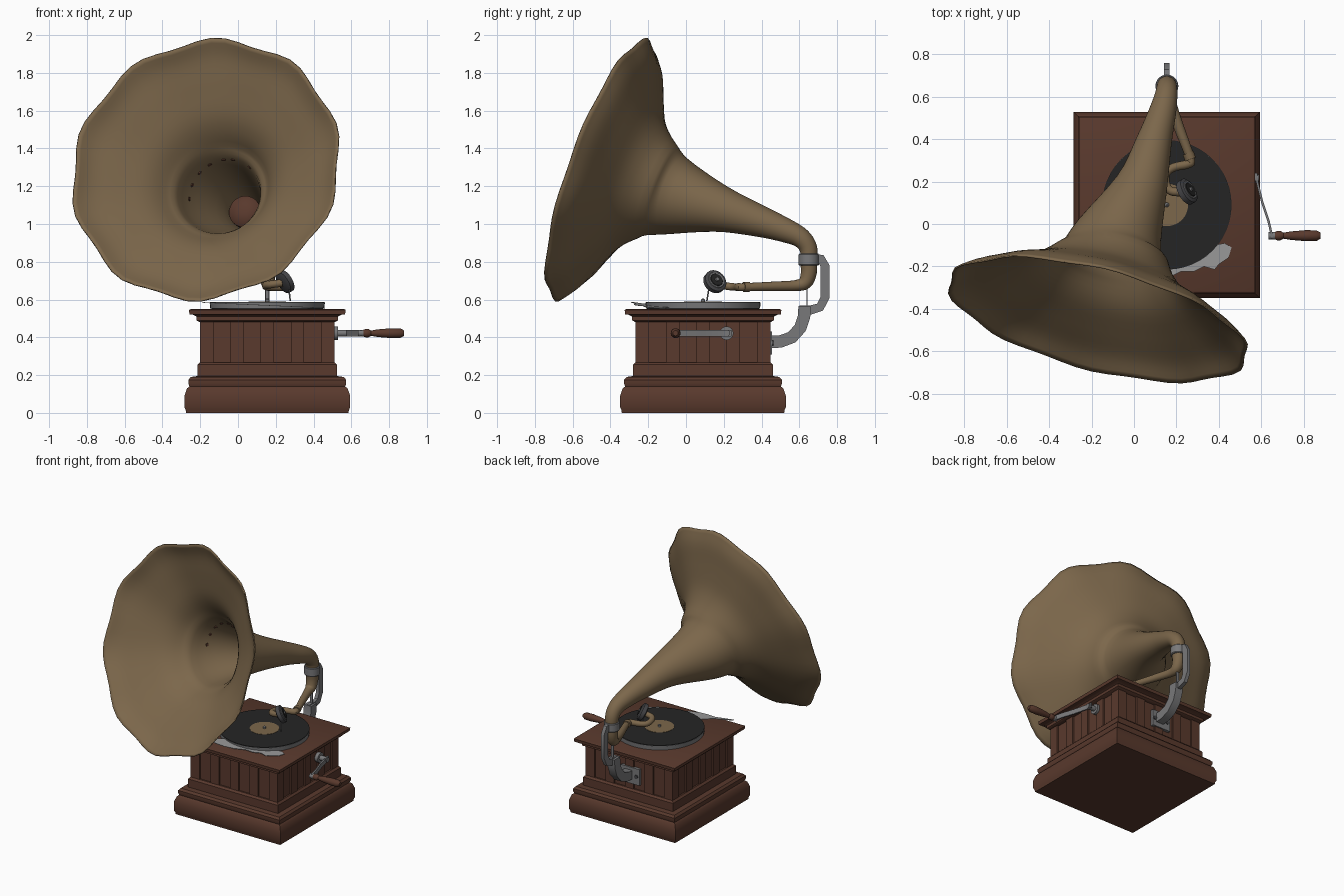
import bpy, bmesh, math
from mathutils import Vector

cube = bpy.data.objects.get("Cube")
if cube:
    bpy.data.objects.remove(cube, do_unlink=True)


def material(name, rgb):
    m = bpy.data.materials.new(name)
    m.use_nodes = True
    m.diffuse_color = (*rgb, 1)
    bsdf = m.node_tree.nodes["Principled BSDF"]
    bsdf.inputs["Base Color"].default_value = (*rgb, 1)
    bsdf.inputs["Roughness"].default_value = 0.6
    return m


BRASS = material("aged brass", (0.2, 0.135, 0.07))
WOOD = material("dark wood", (0.1, 0.041, 0.026))
METAL = material("grey metal", (0.19, 0.19, 0.195))
WORN = material("worn felt", (0.32, 0.32, 0.32))
DARK = material("dark metal", (0.06, 0.06, 0.065))
BLACK = material("black vinyl", (0.018, 0.018, 0.018))

CX, CY = 0.155, 0.09   # centre of the cabinet


def finish(name, bm, mat, smooth=True):
    bmesh.ops.recalc_face_normals(bm, faces=bm.faces)
    me = bpy.data.meshes.new(name)
    bm.to_mesh(me)
    bm.free()
    me.materials.append(mat)
    ob = bpy.data.objects.new(name, me)
    bpy.context.collection.objects.link(ob)
    if smooth:
        bpy.ops.object.select_all(action="DESELECT")
        ob.select_set(True)
        bpy.context.view_layer.objects.active = ob
        bpy.ops.object.shade_smooth_by_angle(angle=math.radians(35))
    return ob


def skin(bm, rings, caps=True):
    """Join rings of points with quads."""
    rows = [[bm.verts.new(p) for p in ring] for ring in rings]
    n = len(rows[0])
    for a, b in zip(rows, rows[1:]):
        for i in range(n):
            j = (i + 1) % n
            bm.faces.new((a[i], a[j], b[j], b[i]))
    if caps:
        bm.faces.new(rows[0])
        bm.faces.new(rows[-1])


def lathe(name, profile, mat, loc, axis=(0, 0, 1), n=32, turn=0):
    """Spin (radius, height) points round an axis."""
    q = Vector(axis).to_track_quat("Z", "Y")
    angles = [turn + math.tau * i / n for i in range(n)]
    bm = bmesh.new()
    skin(bm, [[Vector(loc) + q @ Vector((r * math.cos(a), r * math.sin(a), h))
               for a in angles] for r, h in profile])
    return finish(name, bm, mat)


def rod(name, a, b, r, mat, n=12):
    d = Vector(b) - Vector(a)
    return lathe(name, [(r, 0), (r, d.length)], mat, a, d, n)


def box(name, lo, hi, mat):
    bm = bmesh.new()
    bmesh.ops.create_cube(bm, size=1)
    for v in bm.verts:
        v.co = [(l + h) / 2 + c * (h - l) for l, h, c in zip(lo, hi, v.co)]
    return finish(name, bm, mat, False)


def spline(points, steps):
    """Catmull-Rom through (x, y, z, radius) points."""
    p = [Vector(v) for v in points]
    p = [2 * p[0] - p[1]] + p + [2 * p[-1] - p[-2]]
    out = []
    for a, b, c, d in zip(p, p[1:], p[2:], p[3:]):
        for k in range(steps):
            t = k / steps
            out.append(0.5 * (2 * b + (c - a) * t + (2 * a - 5 * b + 4 * c - d) * t * t
                              + (3 * b - a - 3 * c + d) * t ** 3))
    return out + [p[-2]]


def frames(path):
    """Centre, two cross directions and radius along a path."""
    u, out = Vector((1, 0, 0)), []
    for i, p in enumerate(path):
        t = (path[min(i + 1, len(path) - 1)] - path[max(i - 1, 0)]).to_3d().normalized()
        u = (u - t * t.dot(u)).normalized()
        out.append((p.to_3d(), u.copy(), t.cross(u), p[3]))
    return out


def ring(frame, n, lobe=0.0):
    c, u, v, r = frame
    pts = []
    for i in range(n):
        a = math.tau * i / n
        s = r * (1 + lobe * math.cos(10 * (a - math.radians(10))))
        pts.append(c + u * s * math.cos(a) + v * s * math.sin(a))
    return pts


def strip(name, path, width, axis, lo, hi, mat):
    """Flat bar following a 2D path, extruded along x or z."""
    p = [Vector(v) for v in path]
    left, right = [], []
    for i, c in enumerate(p):
        t = (p[min(i + 1, len(p) - 1)] - p[max(i - 1, 0)]).normalized()
        side = Vector((-t.y, t.x)) * width / 2
        left.append(c + side)
        right.append(c - side)
    place = (lambda q, h: (h, *q)) if axis == "x" else (lambda q, h: (*q, h))
    bm = bmesh.new()
    skin(bm, [[place(l, lo), place(r, lo), place(r, hi), place(l, hi)]
              for l, r in zip(left, right)])
    return finish(name, bm, mat)


# Cabinet: moulded base, recessed core and lid
base = [(.43, 0), (.432, .015), (.439, .03), (.439, .09), (.425, .13), (.412, .14),
        (.418, .155), (.418, .175), (.405, .19), (.37, .195), (.37, .255), (.357, .268)]
lid = [(.357, .48), (.375, .49), (.375, .51), (.395, .52), (.412, .522), (.415, .545), (.405, .55)]
for name, prof in (("cabinet_base", base), ("cabinet_core", [(.345, .26), (.345, .485)]),
                   ("cabinet_lid", lid)):
    lathe(name, [(r * math.sqrt(2), z) for r, z in prof], WOOD, (CX, CY, 0), n=4, turn=math.pi / 4)

# Broad upright stiles between the four panels of each side
for s in (-1, 1):
    for k, w in ((-.321, .036), (-.16, .035), (0, .035), (.16, .035), (.321, .036)):
        box("stile", (CX + k - w, CY + s * .35 - .007, .26), (CX + k + w, CY + s * .35 + .007, .485), WOOD)
        box("stile", (CX + s * .35 - .007, CY + k - w, .26), (CX + s * .35 + .007, CY + k + w, .485), WOOD)

# Turntable, record and label
lathe("turntable", [(.285, .548), (.302, .553), (.305, .584)], METAL, (CX, CY, 0), n=48)
lathe("record", [(.303, .583), (.303, .588)], BLACK, (CX, CY, 0), n=48)
lathe("record_label", [(.1, .587), (.1, .59)], BRASS, (CX, CY, 0))
lathe("spindle", [(.011, .589), (.011, .6), (.004, .606)], METAL, (CX, CY, 0), n=12)

# Ragged felt edge that rises to a thin tip on one side
edge = [(.427, -.09), (.46, -.11), (.445, -.16), (.4, -.19), (.38, -.215), (.33, -.2), (.28, -.225),
        (.22, -.225), (.15, -.26), (.08, -.275), (.02, -.275), (-.06, -.265), (-.19, -.29),
        (-.19, -.278), (-.06, -.235), (.02, -.17), (.15, -.17), (.33, -.11)]
bm = bmesh.new()
skin(bm, [[(x, y, .554 + (.45 - x) * .046 + h) for x, y in edge] for h in (0, .003)])
finish("felt_edge", bm, WORN, False)

# Horn: swept neck, then a flared bell on a straight axis with a ten-lobed mouth
mouth = Vector((-.17, -.447, 1.287))
facing = Vector((-.26, -1, .36)).normalized()
horn_path = [(.155, .65, .8, .045), (.155, .648, .87, .047), (.152, .61, .925, .053),
             (.135, .53, .965, .064), (.095, .39, 1.015, .084), (.035, .18, 1.08, .125)]
for back, radius in ((.42, .212), (.31, .275), (.21, .37), (.13, .515), (.065, .645), (0, .727)):
    horn_path.append((*(mouth - facing * back), radius))
horn_frames = frames(spline(horn_path, 4))
bm = bmesh.new()
skin(bm, [ring(f, 60, .02 * (f[3] / .73) ** 3) for f in horn_frames], caps=False)
horn = finish("horn", bm, BRASS)
solid = horn.modifiers.new("thickness", "SOLIDIFY")
solid.thickness = .008
solid.offset = -1

# Plug in the throat and small rust flecks inside the bell
lathe("throat_plug", [(.02, -.03), (.06, -.022), (.085, 0), (.085, .03)], WOOD,
      (.035, .21, 1.066), (.25, 1, -.25))
c, u, v, r = horn_frames[24]
for deg in (174, 152, 130, 110, 87, 72, 41):
    a = math.radians(deg)
    out = u * math.cos(a) + v * math.sin(a)
    lathe("rust_fleck", [(.011, 0), (.011, .006)], WOOD, c + out * (r - .016), out, 6)

# Tone arm: drops from the horn, runs forward and hooks to the sound box
arm_path = [(.155, .65, .8, .045), (.155, .65, .74, .042), (.158, .63, .69, .037),
            (.168, .58, .674, .029), (.21, .46, .67, .025), (.265, .31, .666, .021),
            (.255, .283, .666, .021), (.19, .268, .666, .02), (.152, .24, .668, .02),
            (.15, .19, .675, .02), (.175, .155, .68, .02), (.235, .15, .688, .02)]
bm = bmesh.new()
skin(bm, [ring(f, 16) for f in frames(spline(arm_path, 4))])
finish("tone_arm", bm, BRASS)
rod("arm_collar", (.255, .335, .667), (.266, .305, .667), .027, BRASS, 16)

# Sound box, leaning back, with diaphragm and needle
axis, centre = Vector((.77, .45, .46)), Vector((.25, .153, .695))
lathe("sound_box", [(.045, -.022), (.062, -.014), (.062, .012), (.05, .018)], DARK, centre, axis)
lathe("diaphragm_ring", [(.048, .016), (.044, .021)], METAL, centre, axis)
lathe("diaphragm", [(.038, .019), (.034, .024)], BLACK, centre, axis)
lathe("diaphragm_stud", [(.012, .022), (.009, .03)], METAL, centre, axis, 12)
rod("needle", (.27, .12, .65), (.277, .11, .592), .004, METAL, 8)

# Clamp and rear support bracket
lathe("horn_clamp", [(.05, .78), (.054, .785), (.054, .838), (.05, .843)], METAL, (.155, .65, 0))
strip("bracket_lower", [(.43, .375), (.5, .378), (.56, .4), (.605, .45), (.625, .51), (.628, .565)],
      .066, "x", CX - .03, CX + .03, METAL)
strip("bracket_upper", [(.6, .545), (.66, .545), (.71, .56), (.735, .61), (.735, .78), (.715, .815),
                        (.68, .818)], .048, "x", CX - .013, CX + .013, METAL)
box("support_pin", (CX - .01, .637, .55), (CX + .01, .643, .66), METAL)
box("bracket_plate", (CX - .09, .43, .31), (CX + .06, .456, .43), METAL)
for x in (CX - .065, CX + .045):
    rod("plate_screw", (x, .45, .37), (x, .462, .37), .014, DARK)

# Crank: shaft, boss, flat arm and turned handle
rod("crank_shaft", (.49, .215, .422), (.59, .215, .422), .018, METAL, 16)
rod("crank_boss", (.505, .215, .422), (.53, .215, .422), .036, METAL, 24)
strip("crank_arm", [(.575, .24), (.58, .2), (.605, .1), (.635, .01), (.652, -.065)],
      .011, "z", .405, .44, METAL)
rod("handle_pin", (.635, -.055, .422), (.67, -.055, .422), .018, METAL, 16)
lathe("crank_handle", [(.016, 0), (.022, .015), (.022, .03), (.014, .045), (.02, .08), (.026, .15),
                       (.025, .2), (.014, .22)], WOOD, (.66, -.055, .422), (1, 0, 0), 20)
